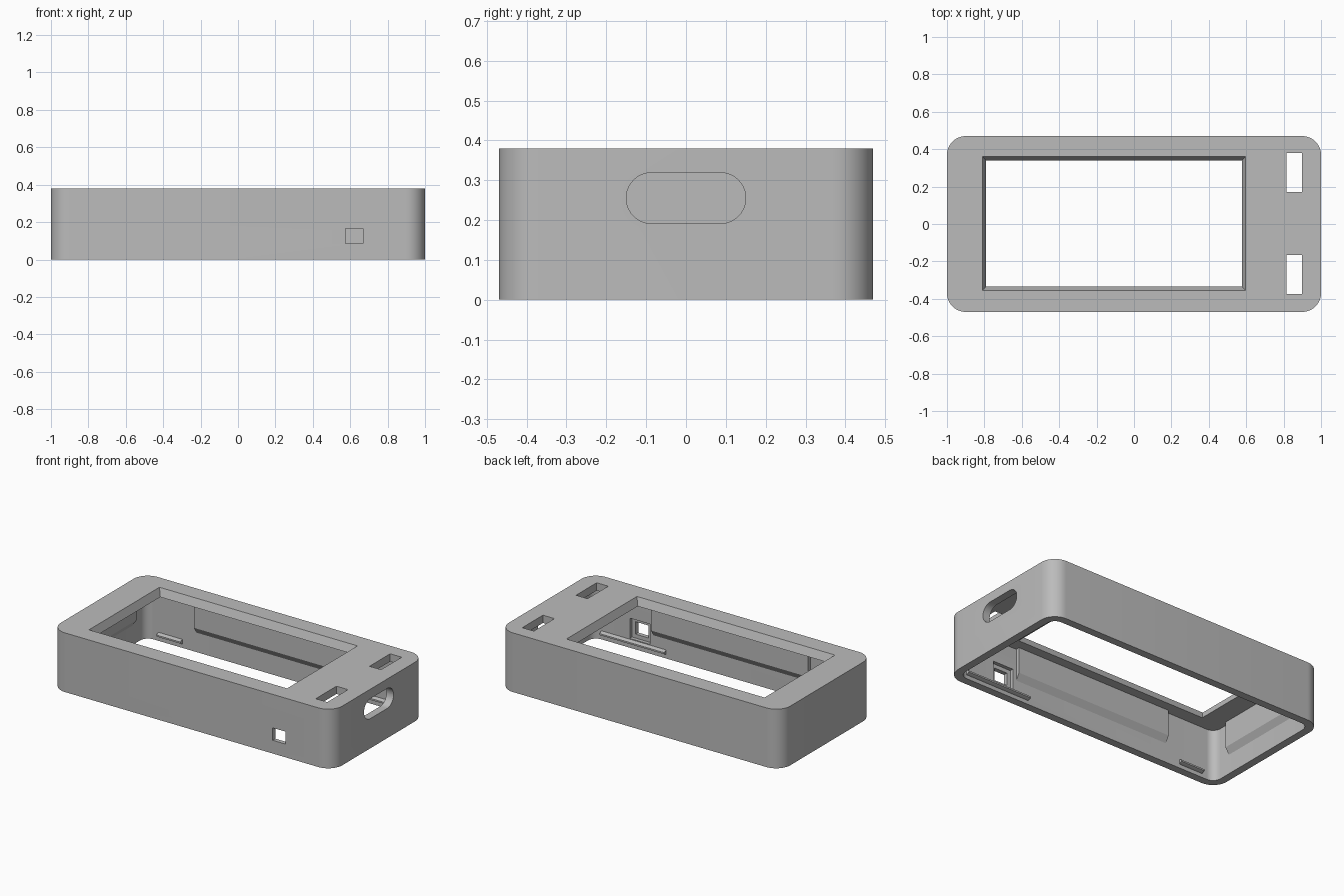
import bpy, bmesh, math
from mathutils import Matrix, Vector

cube = bpy.data.objects.get("Cube")
if cube:
    bpy.data.objects.remove(cube)

HX, HY, HZ = 1.0, 0.47, 0.38     # half length, half width, height
WALL, ROOF = 0.05, 0.05

gray = bpy.data.materials.new("plain gray")
gray.use_nodes = True
color = (0.5, 0.5, 0.5, 1)
gray.diffuse_color = color
gray.node_tree.nodes["Principled BSDF"].inputs["Base Color"].default_value = color


def rounded(w, h, r, steps=10):
    """Outline of a rounded rectangle with half sizes w and h."""
    pts = []
    for i, (sx, sy) in enumerate([(1, 1), (-1, 1), (-1, -1), (1, -1)]):
        for k in range(steps + 1):
            a = math.pi / 2 * (i + k / steps)
            pts.append((sx * (w - r) + r * math.cos(a), sy * (h - r) + r * math.sin(a)))
    return pts


def loft(name, bottom, top):
    """Solid between two outlines with equal point counts."""
    bm = bmesh.new()
    lo = [bm.verts.new(p) for p in bottom]
    hi = [bm.verts.new(p) for p in top]
    bm.faces.new(lo)
    bm.faces.new(hi)
    for i in range(len(lo)):
        j = (i + 1) % len(lo)
        bm.faces.new((lo[i], lo[j], hi[j], hi[i]))
    bmesh.ops.remove_doubles(bm, verts=bm.verts[:], dist=1e-5)
    bmesh.ops.recalc_face_normals(bm, faces=bm.faces[:])
    mesh = bpy.data.meshes.new(name)
    bm.to_mesh(mesh)
    bm.free()
    mesh.materials.append(gray)
    ob = bpy.data.objects.new(name, mesh)
    bpy.context.collection.objects.link(ob)
    return ob


def slab(name, outline, z0, z1):
    return loft(name, [(x, y, z0) for x, y in outline], [(x, y, z1) for x, y in outline])


def box(name, x0, x1, y0, y1, z0, z1):
    return slab(name, [(x0, y0), (x1, y0), (x1, y1), (x0, y1)], z0, z1)


def cut(target, cutter):
    mod = target.modifiers.new("cut", "BOOLEAN")
    mod.operation, mod.solver, mod.object = "DIFFERENCE", "EXACT", cutter
    bpy.context.view_layer.objects.active = target
    bpy.ops.object.modifier_apply(modifier=mod.name)
    bpy.data.objects.remove(cutter)


# Shell, open underneath
shell = slab("case_shell", rounded(HX, HY, 0.1), 0, HZ)
cut(shell, slab("cavity", rounded(HX - WALL, HY - WALL, 0.055), -0.1, HZ - ROOF))


# Screen window with sloped sides, continued past both faces of the roof
def window_outline(z):
    g = 0.02 * (z - HZ) / ROOF
    x0, x1, y0, y1 = -0.81 - g, 0.597 + g, -0.355 - g, 0.36 + g
    return [(x0, y0, z), (x1, y0, z), (x1, y1, z), (x0, y1, z)]


cut(shell, loft("window", window_outline(HZ - 0.07), window_outline(HZ + 0.02)))

# Two slots in the roof
for y0, y1 in [(0.17, 0.38), (-0.375, -0.165)]:
    cut(shell, box("slot", 0.815, 0.897, y0, y1, 0.3, 0.5))

# Oval port in the end wall
oval = rounded(0.15, 0.064, 0.0639)
cut(shell, loft("port", [(0.9, y, z + 0.255) for y, z in oval],
                [(1.1, y, z + 0.255) for y, z in oval]))

# Square port in the front wall with a wider pocket inside
cut(shell, box("square_port", 0.575, 0.668, -0.6, -0.4, 0.085, 0.165))
cut(shell, box("square_pocket", 0.55, 0.693, -HY + 0.027, -0.4, 0.06, 0.19))


# Strips along the inner walls: profile of (depth from wall, height)
def strip(name, profile, a, b, offset, angle):
    turn = Matrix.Rotation(angle, 3, "Z")
    ends = [[turn @ Vector((t, d - offset, z)) for d, z in profile] for t in (a, b)]
    return loft(name, *ends)


TOP = HZ - ROOF + 0.01
pad = [(-0.01, 0.125), (0, 0.125), (0.025, 0.165), (0.025, TOP), (-0.01, TOP)]
catch = [(-0.01, 0.025), (0, 0.025), (0.02, 0.035), (0.02, 0.045), (0, 0.055), (-0.01, 0.055)]
inner_y, inner_x = HY - WALL, HX - WALL

parts = [shell]
for side, angle, s in [("front", 0, 1), ("back", math.pi, -1)]:
    parts += [strip(side + "_wall_pad", pad, -0.59 * s, 0.525 * s, inner_y, angle),
              strip(side + "_long_catch", catch, 0.435 * s, 0.895 * s, inner_y, angle),
              strip(side + "_short_catch", catch, -0.86 * s, -0.69 * s, inner_y, angle)]
parts.append(strip("end_wall_pad", pad, -0.29, 0.29, inner_x, -math.pi / 2))

# Smooth corners, sharp edges
for ob in bpy.context.selected_objects:
    ob.select_set(False)
for ob in parts:
    ob.select_set(True)
bpy.context.view_layer.objects.active = shell
bpy.ops.object.shade_smooth_by_angle(angle=math.radians(30))
